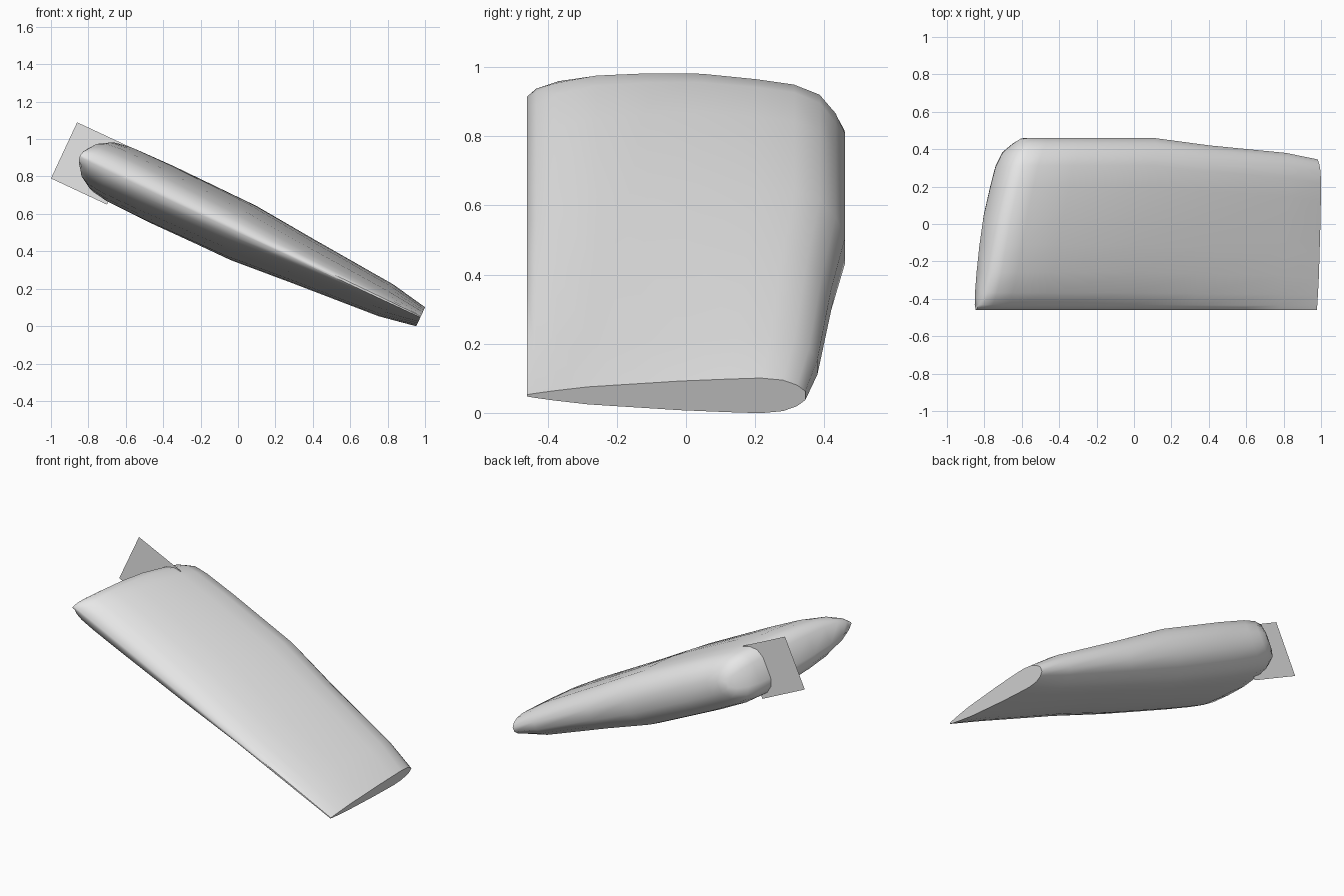
import bpy, math

if "Cube" in bpy.data.objects:
    bpy.data.objects.remove(bpy.data.objects["Cube"])

ANG = math.radians(25)
C, S = math.cos(ANG), math.sin(ANG)


def place(u, y, w):
    """Panel coordinates (along span, across, through thickness) to world."""
    return (u * C + w * S, y, -u * S + w * C)


def interp(keys, t):
    for (a, va), (b, vb) in zip(keys, keys[1:]):
        if t <= b:
            return va + (vb - va) * (t - a) / (b - a)
    return keys[-1][1]


def make(name, verts, faces, mat):
    me = bpy.data.meshes.new(name)
    me.from_pydata(verts, [], faces)
    me.materials.append(mat)
    ob = bpy.data.objects.new(name, me)
    bpy.context.collection.objects.link(ob)
    bpy.ops.object.select_all(action='DESELECT')
    ob.select_set(True)
    bpy.context.view_layer.objects.active = ob
    bpy.ops.object.shade_smooth_by_angle(angle=math.radians(50))
    return ob


grey = bpy.data.materials.new("light_grey")
grey.diffuse_color = (0.8, 0.8, 0.8, 1)
grey.use_nodes = True
grey.node_tree.nodes["Principled BSDF"].inputs["Base Color"].default_value = grey.diffuse_color

# Section across the wing: position, thickness factor at root and at tip
section = [(0, .06, .05), (.03, .38, .13), (.10, .62, .28), (.22, .82, .50),
           (.38, .93, .66), (.55, 1, .83), (.72, 1, .94), (.84, .97, 1),
           (.92, .86, .88), (.97, .60, .60), (1, .25, .25)]
# Stations along the span: position, half thickness, rear edge y
stations = [(0, .065, .45), (.012, .115, .458), (.035, .145, .46),
            (.08, .160, .46), (.19, .166, .46), (.44, .163, .46),
            (.63, .132, .42), (.89, .094, .38), (1, .056, .345)]
# Slanted root end
root = [(0, -1.15), (.5, -1.087), (.83, -1.01), (.93, -.965), (1, -.89)]
TIP = .864

# Wing body: closed section rings lofted from root to tip
verts, faces = [], []
n = len(section)
for q, half, rear in stations:
    mid = .468 - .010 * q
    ring = []
    for side in (1, -1):
        row = []
        for s, fr, ft in section:
            u0 = interp(root, s)
            u = u0 + (TIP - u0) * q
            h = half * (fr + (ft - fr) * q)
            row.append(place(u, -.46 + (rear + .46) * s, mid + side * h))
        ring += row if side == 1 else row[::-1]
    verts += ring
m = 2 * n
for r in range(len(stations) - 1):
    for i in range(m):
        j = (i + 1) % m
        faces.append((r * m + i, (r + 1) * m + i, (r + 1) * m + j, r * m + j))
# End caps as strips between top and bottom rows
last = (len(stations) - 1) * m
for i in range(n - 1):
    a, b, c, d = i, i + 1, m - 2 - i, m - 1 - i
    faces.append((a, b, c, d))
    faces.append((last + d, last + c, last + b, last + a))
make("wing_body", verts, faces, grey)

# Flat square mounting plate sticking out of the root
plate = [place(u, .23, w) for u, w in
         ((-1.24, .293), (-.91, .293), (-.91, .624), (-1.24, .624))]
make("root_plate", plate, [(0, 1, 2, 3)], grey)
